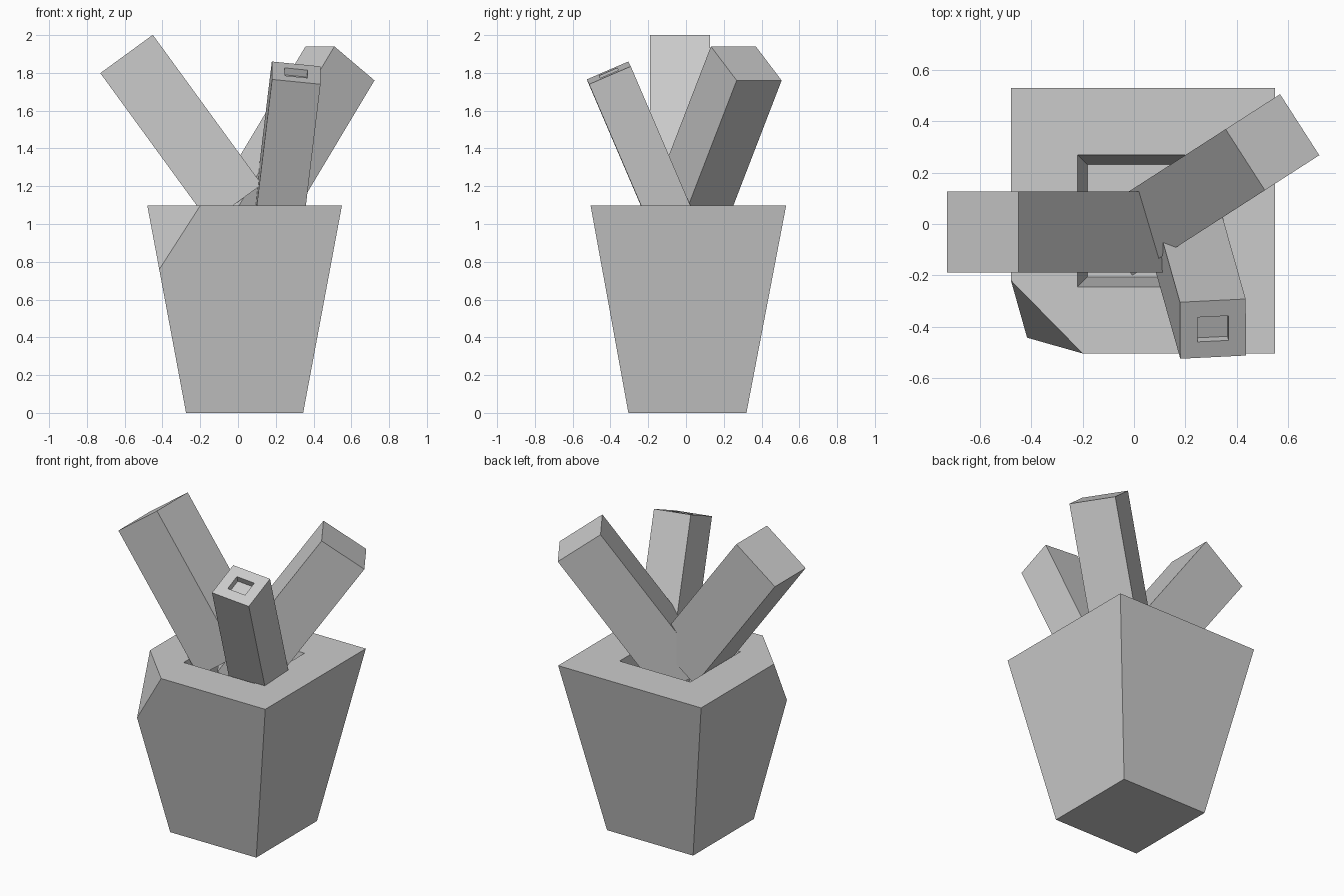
import bpy, bmesh
from mathutils import Vector, Matrix

if "Cube" in bpy.data.objects:
    bpy.data.objects.remove(bpy.data.objects["Cube"])


def finish(name, bm):
    bmesh.ops.recalc_face_normals(bm, faces=bm.faces)
    me = bpy.data.meshes.new(name)
    bm.to_mesh(me)
    bm.free()
    ob = bpy.data.objects.new(name, me)
    bpy.context.collection.objects.link(ob)
    return ob


def recess(bm, face, margin, thickness, depth):
    """Inset a face by margin, then sink it with optional taper."""
    bmesh.ops.inset_region(bm, faces=[face], thickness=margin, use_even_offset=True)
    bmesh.ops.inset_individual(bm, faces=[face], thickness=thickness, depth=-depth)


def top_face(bm):
    bm.normal_update()
    return max(bm.faces, key=lambda f: f.normal.z)


# Tapered pot with a sunken opening
def pot():
    bm = bmesh.new()
    bmesh.ops.create_cube(bm, size=2)
    for v in bm.verts:
        if v.co.z > 0:
            v.co = (0.55 if v.co.x > 0 else -0.48, 0.53 if v.co.y > 0 else -0.505, 1.097)
        else:
            v.co = (0.345 if v.co.x > 0 else -0.275, 0.32 if v.co.y > 0 else -0.305, 0)
    recess(bm, top_face(bm), 0.26, 0.055, 0.3)
    # Broken front-left corner
    a, b, c = Vector((-0.48, -0.22, 1.097)), Vector((-0.2, -0.505, 1.097)), Vector((-0.417, -0.443, 0.76))
    n = (b - a).cross(c - a).normalized()
    if n.x > 0:
        n = -n
    cut = bmesh.ops.bisect_plane(bm, geom=bm.verts[:] + bm.edges[:] + bm.faces[:],
                                 plane_co=a, plane_no=n, clear_outer=True)
    edges = [e for e in cut["geom_cut"] if isinstance(e, bmesh.types.BMEdge)]
    bmesh.ops.holes_fill(bm, edges=edges, sides=0)
    return finish("pot", bm)


# Square stick: centre of the end cap, axis, cap side direction, size
def stick(name, cap, axis, side, width, thick, length, hole=False):
    z = Vector(axis).normalized()
    x = Vector(side)
    x = (x - z * x.dot(z)).normalized()
    y = z.cross(x)
    bm = bmesh.new()
    bmesh.ops.create_cube(bm, size=1)
    bmesh.ops.scale(bm, vec=(width, thick, length), verts=bm.verts)
    bmesh.ops.translate(bm, vec=(0, 0, -length / 2), verts=bm.verts)
    if hole:
        recess(bm, top_face(bm), 0.068, 0, 0.04)
    m = Matrix((x, y, z)).transposed().to_4x4()
    m.translation = Vector(cap)
    bmesh.ops.transform(bm, matrix=m, verts=bm.verts)
    return finish(name, bm)


pot()
stick("left_stick", (-0.59, -0.032, 1.9), (-0.589, 0, 0.808), (0, 1, 0), 0.316, 0.344, 0.98)
stick("right_stick", (0.54, 0.319, 1.85), (0.488, 0.314, 0.814), (0.153, -0.238, 0), 0.283, 0.31, 1.06)
stick("front_stick", (0.308, -0.409, 1.8), (0.11, -0.39, 0.91), (0.257, 0.012, -0.024), 0.258, 0.24, 1.0, True)
